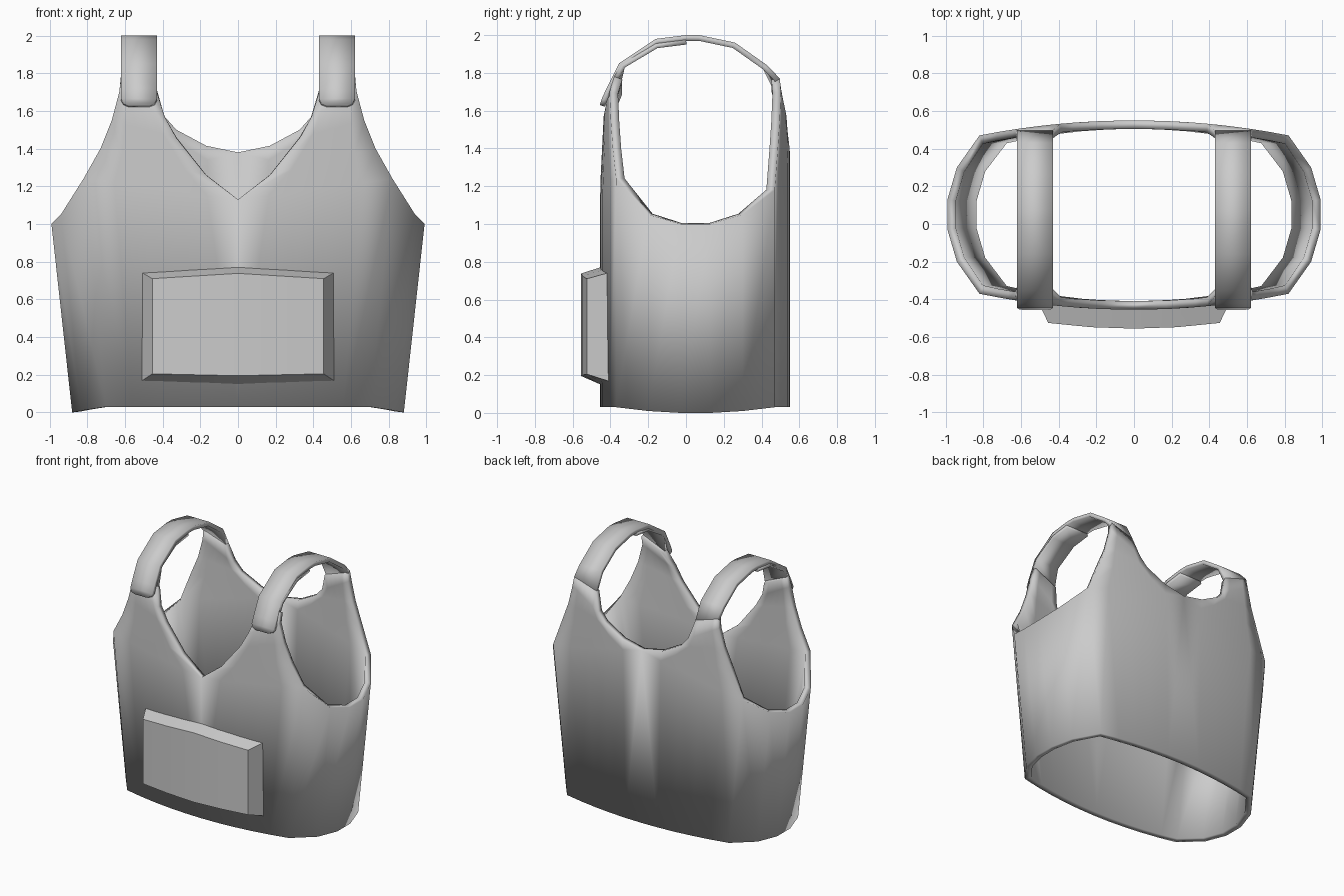
import bpy, bmesh

if "Cube" in bpy.data.objects:
    bpy.data.objects.remove(bpy.data.objects["Cube"])


def finish(name, bm, thickness=None):
    bmesh.ops.remove_doubles(bm, verts=bm.verts, dist=0.0005)
    me = bpy.data.meshes.new(name)
    bm.to_mesh(me)
    bm.free()
    ob = bpy.data.objects.new(name, me)
    bpy.context.collection.objects.link(ob)
    m = ob.modifiers.new("Mirror", 'MIRROR')
    m.use_clip = True
    if thickness:
        s = ob.modifiers.new("Solidify", 'SOLIDIFY')
        s.thickness = thickness
        s.offset = -1
        s.use_even_offset = True
    bpy.ops.object.select_all(action='DESELECT')
    bpy.context.view_layer.objects.active = ob
    ob.select_set(True)
    bpy.ops.object.shade_smooth_by_angle(angle=0.5)
    return ob


def skin(bm, rows):
    """Quads between successive rows of points."""
    vs = [[bm.verts.new(p) for p in r] for r in rows]
    for a, b in zip(vs, vs[1:]):
        for i in range(len(a) - 1):
            bm.faces.new((a[i], a[i + 1], b[i + 1], b[i]))


def surf_y(x, z, y_mid, y_seam):
    """Bowed panel depth, measured out to the slanted side seam."""
    seam = 0.70 + 0.12 * min(max((z - 0.03) / 1.2, 0), 1)
    return y_mid + (y_seam - y_mid) * (x / seam) ** 2


def panel(bm, rows, y_mid, y_seam, flip, cols=5):
    out = []
    for xi, zi, xo, zo, y in rows:
        r = []
        for i in range(cols + 1):
            t = i / cols
            x, z = xi + (xo - xi) * t, zi + (zo - zi) * t
            yy = surf_y(x, z, y_mid, y_seam) if y is None else y
            if i == cols and zo < 1.3:
                yy = y_seam
            r.append((x, yy, z))
        out.append(r[::-1] if flip else r)
    skin(bm, out)


# Torso shell: front with V neck, back with round neck, side panels
bm = bmesh.new()
panel(bm, [(0, .03, .70, .03, None), (0, 1.13, .82, 1.24, None),
           (.17, 1.26, .73, 1.40, None), (.33, 1.46, .67, 1.55, None),
           (.39, 1.57, .63, 1.70, None), (.43, 1.70, .62, 1.78, -.38)],
      -.455, -.37, False)
panel(bm, [(0, .03, .70, .03, None), (0, 1.38, .82, 1.18, None),
           (.17, 1.415, .73, 1.40, None), (.33, 1.50, .67, 1.55, None),
           (.39, 1.57, .63, 1.70, None), (.43, 1.71, .62, 1.77, .497)],
      .55, .47, True)
# columns: y, bottom x, bottom z, top x, top z
side = [(-.37, .70, .03, .82, 1.24), (-.20, .83, .01, .94, 1.05),
        (-.03, .88, 0, .99, 1.0), (.13, .88, 0, .99, 1.0),
        (.30, .83, .01, .94, 1.05), (.47, .70, .03, .82, 1.18)]
skin(bm, [[(xb, y, zb) for y, xb, zb, xt, zt in side],
          [(xt, y, zt) for y, xb, zb, xt, zt in side]])
finish("torso_shell", bm, 0.045)

# Under straps rise from the front and end on top of the shoulder
bm = bmesh.new()
path = [(-.345, 1.845), (-.16, 1.955), (0, 1.975)]
skin(bm, [[(.43, -.38, 1.70), (.62, -.38, 1.78)]] +
     [[(.43, y, z), (.62, y, z)] for y, z in path])
finish("under_straps", bm, 0.025)

# Over straps come from the back and overlap the front with a rounded end
bm = bmesh.new()
path = [(.43, 1.84, 0), (.26, 1.96, 0), (.07, 2.0, 0), (0, 2.0, 0),
        (-.16, 1.98, 0), (-.355, 1.85, 0), (-.42, 1.72, 0), (-.445, 1.665, 0),
        (-.453, 1.642, .012), (-.457, 1.63, .04)]
skin(bm, [[(.62, .497, 1.77), (.43, .497, 1.71)]] +
     [[(.62 - d, y, z), (.43 + d, y, z)] for y, z, d in path])
finish("over_straps", bm, 0.03)

# Front pouch: bowed block with sloping sides
bm = bmesh.new()


def pouch_row(w, z_mid, z_end, y_mid, y_end):
    return [(w * t, y_mid + (y_end - y_mid) * t * t,
             z_mid + (z_end - z_mid) * t) for t in (0, .5, 1)]


ob_, ib = pouch_row(.515, .145, .165, -.44, -.40), pouch_row(.455, .195, .205, -.555, -.525)
it, ot = pouch_row(.455, .738, .71, -.555, -.525), pouch_row(.515, .775, .745, -.44, -.40)
skin(bm, [ob_, ib, it, ot])
skin(bm, [[ib[2], ob_[2]], [it[2], ot[2]]])
finish("front_pouch", bm)
